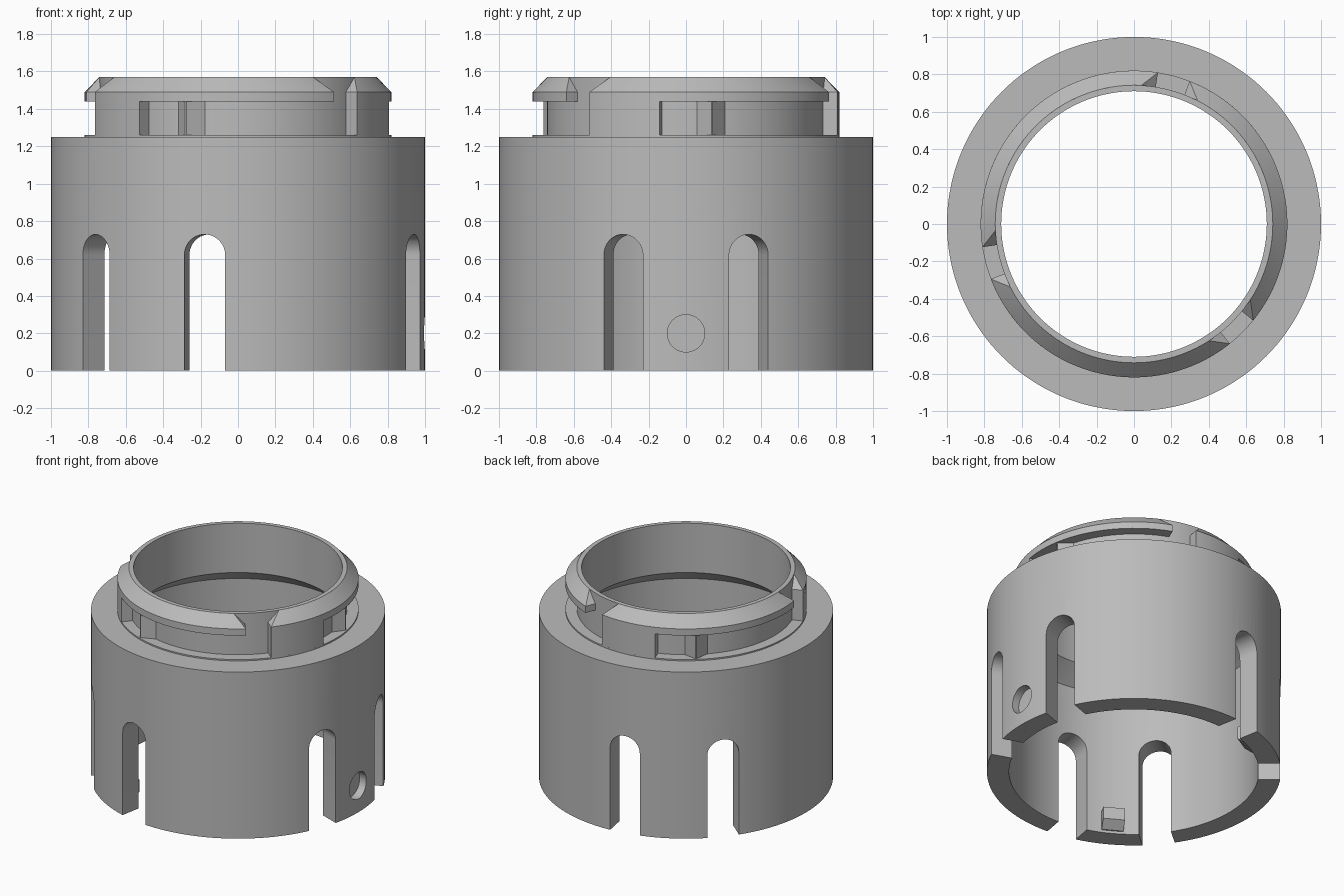
import bpy, bmesh, math
from mathutils import Matrix, Vector

cube = bpy.data.objects.get("Cube")
if cube:
    bpy.data.objects.remove(cube)

grey = bpy.data.materials.new("plain grey")
grey.use_nodes = True
grey.diffuse_color = (0.5, 0.5, 0.5, 1)
grey.node_tree.nodes["Principled BSDF"].inputs["Base Color"].default_value = (0.5, 0.5, 0.5, 1)


def polar(r, deg, z):
    a = math.radians(deg)
    return Vector((r * math.cos(a), r * math.sin(a), z))


def make(name, bm, turn=0):
    """Turn a bmesh into a shaded object rotated about the main axis."""
    bmesh.ops.recalc_face_normals(bm, faces=bm.faces)
    bmesh.ops.rotate(bm, verts=bm.verts, cent=(0, 0, 0),
                     matrix=Matrix.Rotation(math.radians(turn), 3, 'Z'))
    mesh = bpy.data.meshes.new(name)
    bm.to_mesh(mesh)
    bm.free()
    mesh.materials.append(grey)
    ob = bpy.data.objects.new(name, mesh)
    bpy.context.collection.objects.link(ob)
    return ob


def smooth(ob):
    bpy.ops.object.select_all(action='DESELECT')
    ob.select_set(True)
    bpy.context.view_layer.objects.active = ob
    bpy.ops.object.shade_smooth_by_angle(angle=math.radians(25))


def sweep(points, steps, caps=None):
    """Sweep (radius, z, start, end) points about z; caps=None closes the ring."""
    bm = bmesh.new()
    count = steps if caps is None else steps + 1
    rows = [[bm.verts.new(polar(r, a + (b - a) * i / steps, z)) for r, z, a, b in points]
            for i in range(count)]
    n = len(points)
    for i in range(steps):
        p, q = rows[i], rows[(i + 1) % count]
        for j in range(n):
            k = (j + 1) % n
            bm.faces.new((p[j], p[k], q[k], q[j]))
    for cap in caps or []:
        for row in (rows[0], rows[-1]):
            bm.faces.new([row[j] for j in cap])
    return bm


def prism(base, offset):
    """Extrude a flat outline along an offset."""
    bm = bmesh.new()
    face = bm.faces.new([bm.verts.new(p) for p in base])
    new = bmesh.ops.extrude_face_region(bm, geom=[face])["geom"]
    bmesh.ops.translate(bm, vec=offset,
                        verts=[g for g in new if isinstance(g, bmesh.types.BMVert)])
    return bm


# Body, base step and neck in one revolved profile
profile = [(1, 0), (1, 1.25), (0.82, 1.25), (0.82, 1.26), (0.742, 1.26), (0.742, 1.57),
           (0.71, 1.57), (0.71, 1.2), (0.85, 1.09), (0.85, 0)]
body = make("body", sweep([(r, z, 0, 360) for r, z in profile], 144))

# Arched slots beside each of the three tongues, and one blind side hole
cutters = []
half, arch_z = 0.111, 0.618
arch = [(half * math.cos(math.pi * i / 20), arch_z + half * math.sin(math.pi * i / 20))
        for i in range(21)]
outline = [Vector((0.7, y, z)) for y, z in [(half, -0.1)] + arch + [(-half, -0.1)]]
for third in range(3):
    for side in (-19.7, 19.7):
        cutters.append(make("slot_cutter", prism(outline, (0.5, 0, 0)), third * 120 + side))
ring = [Vector((0.94, 0.1 * math.cos(math.tau * i / 40), 0.2 + 0.1 * math.sin(math.tau * i / 40)))
        for i in range(40)]
cutters.append(make("hole_cutter", prism(ring, (0.2, 0, 0))))

bpy.context.view_layer.objects.active = body
for cutter in cutters:
    cutter.hide_render = True
    mod = body.modifiers.new("cut", 'BOOLEAN')
    mod.operation = 'DIFFERENCE'
    mod.solver = 'EXACT'
    mod.object = cutter
    bpy.ops.object.modifier_apply(modifier=mod.name)
    bpy.data.objects.remove(cutter)
smooth(body)

start, end, lead = -39, 68.7, 6
for third in range(3):
    turn = third * 120
    # Chamfered locking flange with slanted lead-in ends
    section = [(0.73, 1.44), (0.82, 1.44), (0.82, 1.49), (0.742, 1.57), (0.73, 1.49)]
    pts = [(r, z, start + lead * (z > 1.5), end - lead * (z > 1.5)) for r, z in section]
    smooth(make("locking_flange", sweep(pts, 44, [(0, 1, 2, 4), (4, 2, 3)]), turn))

    # Stop block below the start of the flange
    block = [(r, z, start, -9.9) for r, z in
             [(0.73, 1.255), (0.82, 1.255), (0.82, 1.445), (0.73, 1.445)]]
    smooth(make("stop_block", sweep(block, 12, [(0, 1, 2, 3)]), turn))

    # Ramped detent bump
    plan = [(0.73, 3.5), (0.81, 9.6), (0.81, 10.1), (0.735, 17)]
    make("detent_bump", prism([polar(r, a, 1.255) for r, a in plan], (0, 0, 0.19)), turn)

    # Wedge hook inside the tongue tip
    hook = [(0.87, 0.02), (0.84, 0.02), (0.775, 0.07), (0.775, 0.16), (0.87, 0.16)]
    make("tongue_hook", prism([Vector((r, -0.075, z)) for r, z in hook], (0, 0.15, 0)), turn)
